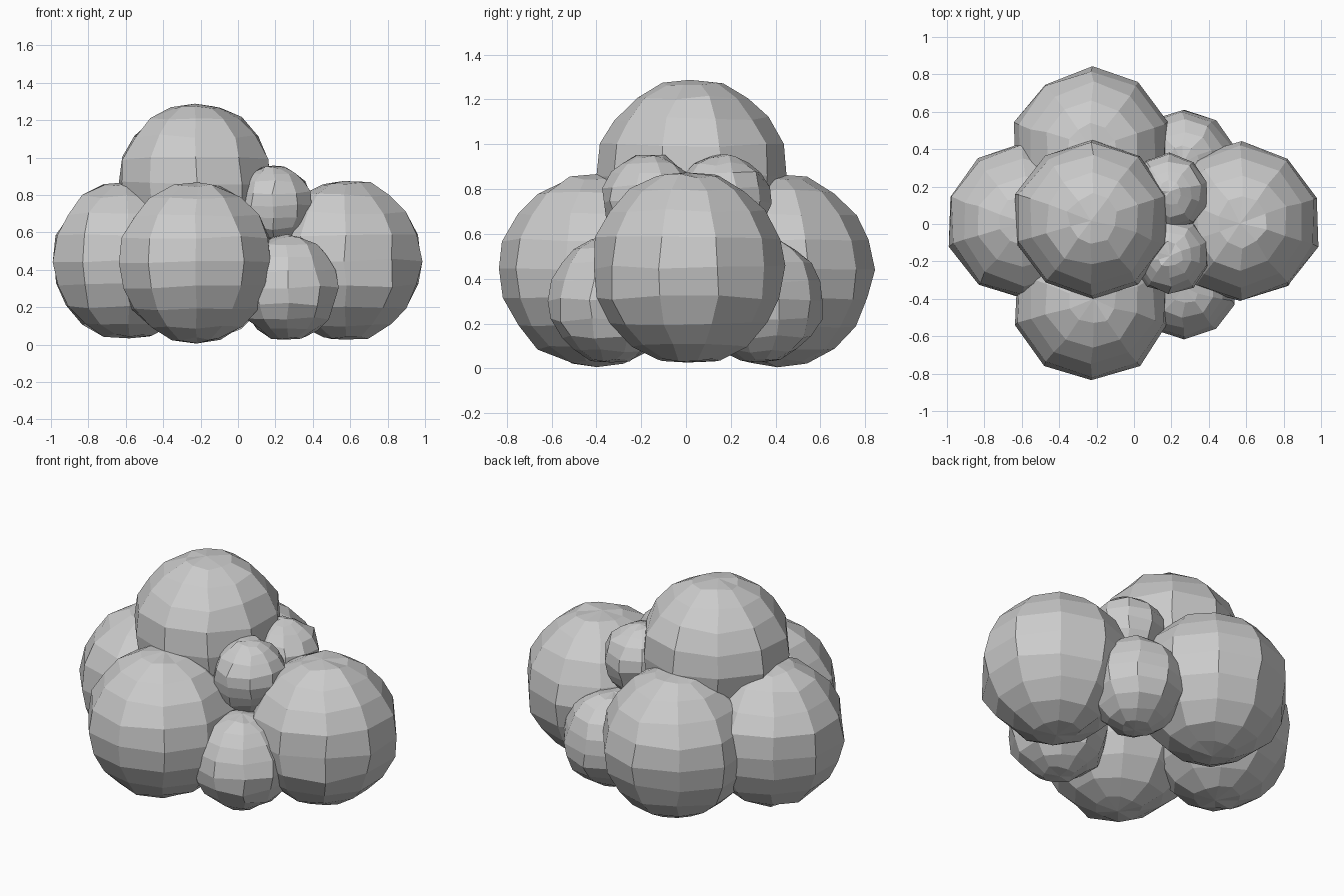
import bpy, bmesh, random
from mathutils import Vector

if "Cube" in bpy.data.objects:
    bpy.data.objects.remove(bpy.data.objects["Cube"])

random.seed(4)


def puff(name, center, radius, jitter=0.01):
    """Flat-shaded 10 x 10 ball with slightly uneven vertices."""
    bm = bmesh.new()
    bmesh.ops.create_uvsphere(bm, u_segments=10, v_segments=10, radius=radius)
    for v in bm.verts:
        v.co += Vector([random.uniform(-jitter, jitter) for _ in range(3)])
    mesh = bpy.data.meshes.new(name)
    bm.to_mesh(mesh)
    bm.free()
    obj = bpy.data.objects.new(name, mesh)
    obj.location = center
    bpy.context.collection.objects.link(obj)
    return obj


# Large puffs: crown and the two at the ends
puff("top_puff", (-0.225, 0.025, 0.865), 0.425)
puff("left_puff", (-0.59, 0.015, 0.45), 0.42)
puff("right_puff", (0.575, 0.01, 0.45), 0.43)

# Mirrored front and back puffs
for side, s in (("front", -1), ("back", 1)):
    puff(side + "_puff", (-0.225, 0.405 * s, 0.44), 0.43)
    puff(side + "_small_low_puff", (0.265, 0.335 * s, 0.305), 0.28)
    puff(side + "_small_high_puff", (0.19, 0.165 * s, 0.745), 0.21)
